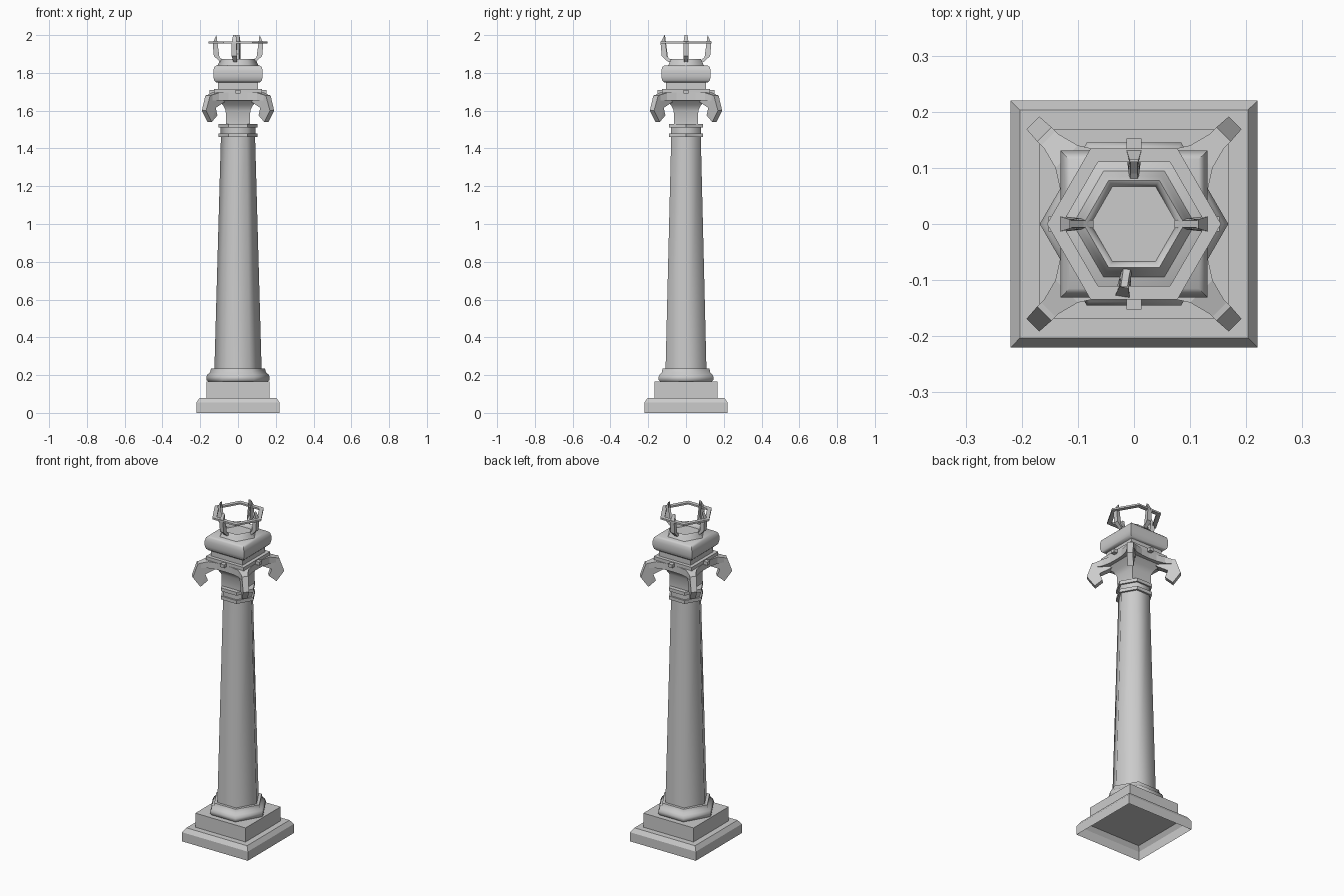
import bpy, bmesh
from math import pi, sin, cos, radians, sqrt
from mathutils import Matrix

cube = bpy.data.objects.get("Cube")
if cube:
    bpy.data.objects.remove(cube, do_unlink=True)

stone = bpy.data.materials.new("grey_stone")
stone.use_nodes = True
stone.diffuse_color = (0.6, 0.6, 0.6, 1)
stone.node_tree.nodes["Principled BSDF"].inputs["Base Color"].default_value = (0.6, 0.6, 0.6, 1)


def finish(name, bm, smooth=None):
    bmesh.ops.recalc_face_normals(bm, faces=bm.faces)
    mesh = bpy.data.meshes.new(name)
    bm.to_mesh(mesh)
    bm.free()
    mesh.materials.append(stone)
    obj = bpy.data.objects.new(name, mesh)
    bpy.context.collection.objects.link(obj)
    if smooth:
        bpy.ops.object.select_all(action="DESELECT")
        obj.select_set(True)
        bpy.context.view_layer.objects.active = obj
        bpy.ops.object.shade_smooth_by_angle(angle=radians(smooth))
    return obj


def loft(name, sides, profile, smooth=None, bottom=False, top=True, loop=False):
    """Stack regular rings; four-sided radii are half widths."""
    bm = bmesh.new()
    scale, turn = (sqrt(2), pi / 4) if sides == 4 else (1, 0)
    rings = []
    for r, z in profile:
        angles = [turn + 2 * pi * i / sides for i in range(sides)]
        rings.append([bm.verts.new((r * scale * cos(a), r * scale * sin(a), z)) for a in angles])
    pairs = list(zip(rings, rings[1:])) + ([(rings[-1], rings[0])] if loop else [])
    for low, high in pairs:
        for i in range(sides):
            j = (i + 1) % sides
            bm.faces.new((low[i], low[j], high[j], high[i]))
    if bottom:
        bm.faces.new(rings[0])
    if top and not loop:
        bm.faces.new(rings[-1])
    return finish(name, bm, smooth)


def blade(name, outline, angle):
    """Closed side outline of (distance, height, half width), turned about z."""
    bm = bmesh.new()
    left = [bm.verts.new((d, w, z)) for d, z, w in outline]
    right = [bm.verts.new((d, -w, z)) for d, z, w in outline]
    n = len(outline)
    for i in range(n):
        j = (i + 1) % n
        bm.faces.new((left[i], left[j], right[j], right[i]))
    bm.faces.new(left)
    bm.faces.new(right)
    bmesh.ops.triangulate(bm, faces=[f for f in bm.faces if len(f.verts) > 4])
    bm.transform(Matrix.Rotation(radians(angle), 4, "Z"))
    return finish(name, bm)


# Hollow stepped plinth
loft("plinth_lower", 4, [(0.22, 0), (0.22, 0.055), (0.203, 0.08)])
loft("plinth_upper", 4, [(0.168, 0.08), (0.168, 0.165)])

# Hexagonal shaft and mouldings
loft("base_moulding", 6, [(0.155, 0.163), (0.168, 0.175), (0.168, 0.19), (0.16, 0.205),
                          (0.148, 0.215), (0.143, 0.235)], smooth=65)
loft("shaft", 6, [(0.125, 0.23), (0.09, 1.475)], smooth=65)
loft("neck", 6, [(0.092, 1.47), (0.092, 1.515)], smooth=65)
for label, z in (("lower", 1.46), ("upper", 1.51)):
    loft("neck_ring_" + label, 6, [(0.103, z), (0.103, z + 0.02)], bottom=True)

# Capital bell, concave abacus and corner scrolls
loft("capital_bell", 4, [(0.064, 1.53), (0.065, 1.6), (0.08, 1.63), (0.118, 1.665)], smooth=50)

bm = bmesh.new()
side = [(0.168, -0.148), (0.14, -0.1), (0.129, -0.05), (0.127, 0),
        (0.129, 0.05), (0.14, 0.1), (0.168, 0.148)]
outline = []
for k in range(4):
    c, s = round(cos(k * pi / 2)), round(sin(k * pi / 2))
    outline += [(x * c - y * s, x * s + y * c) for x, y in side]
base = bm.faces.new([bm.verts.new((x, y, 1.655)) for x, y in outline])
grown = bmesh.ops.extrude_face_region(bm, geom=[base])["geom"]
for v in grown:
    if isinstance(v, bmesh.types.BMVert):
        v.co.z = 1.695 if max(abs(v.co.x), abs(v.co.y)) < 0.15 else 1.68
bmesh.ops.triangulate(bm, faces=[f for f in bm.faces if len(f.verts) > 4])
finish("abacus", bm)

scroll = [(0.1, 1.695, 0.02), (0.226, 1.681, 0.018), (0.255, 1.6, 0.016), (0.212, 1.54, 0.016),
          (0.17, 1.575, 0.016), (0.185, 1.615, 0.018), (0.1, 1.655, 0.02)]
for k in range(4):
    blade("corner_scroll", scroll, 45 + 90 * k)
    rosette = [(0.12, 1.69, 0.013), (0.152, 1.69, 0.013), (0.152, 1.71, 0.013), (0.12, 1.71, 0.013)]
    blade("rosette", rosette, 90 * k)

# Stacked square blocks
loft("abacus_step", 4, [(0.127, 1.69), (0.127, 1.715), (0.106, 1.715), (0.106, 1.755)])
loft("cushion", 4, [(0.115, 1.75), (0.126, 1.76), (0.131, 1.78), (0.131, 1.81),
                    (0.126, 1.83), (0.115, 1.84)], smooth=50, bottom=True)

# Shallow dish, thin crown ring and prongs
loft("dish", 6, [(0.11, 1.838), (0.104, 1.848), (0.098, 1.862), (0.09, 1.874),
                 (0.083, 1.87), (0.077, 1.85)], smooth=65)
loft("crown_ring", 6, [(0.155, 1.955), (0.155, 1.965), (0.128, 1.965), (0.128, 1.955)], loop=True)
prong = [(0.072, 1.862, 0.007), (0.095, 1.858, 0.01), (0.128, 1.89, 0.014), (0.134, 1.958, 0.014),
         (0.114, 2.0, 0.008), (0.118, 1.955, 0.006), (0.114, 1.9, 0.006), (0.09, 1.876, 0.006)]
for angle in (0, 90, 180, 261):
    blade("prong", prong, angle)
